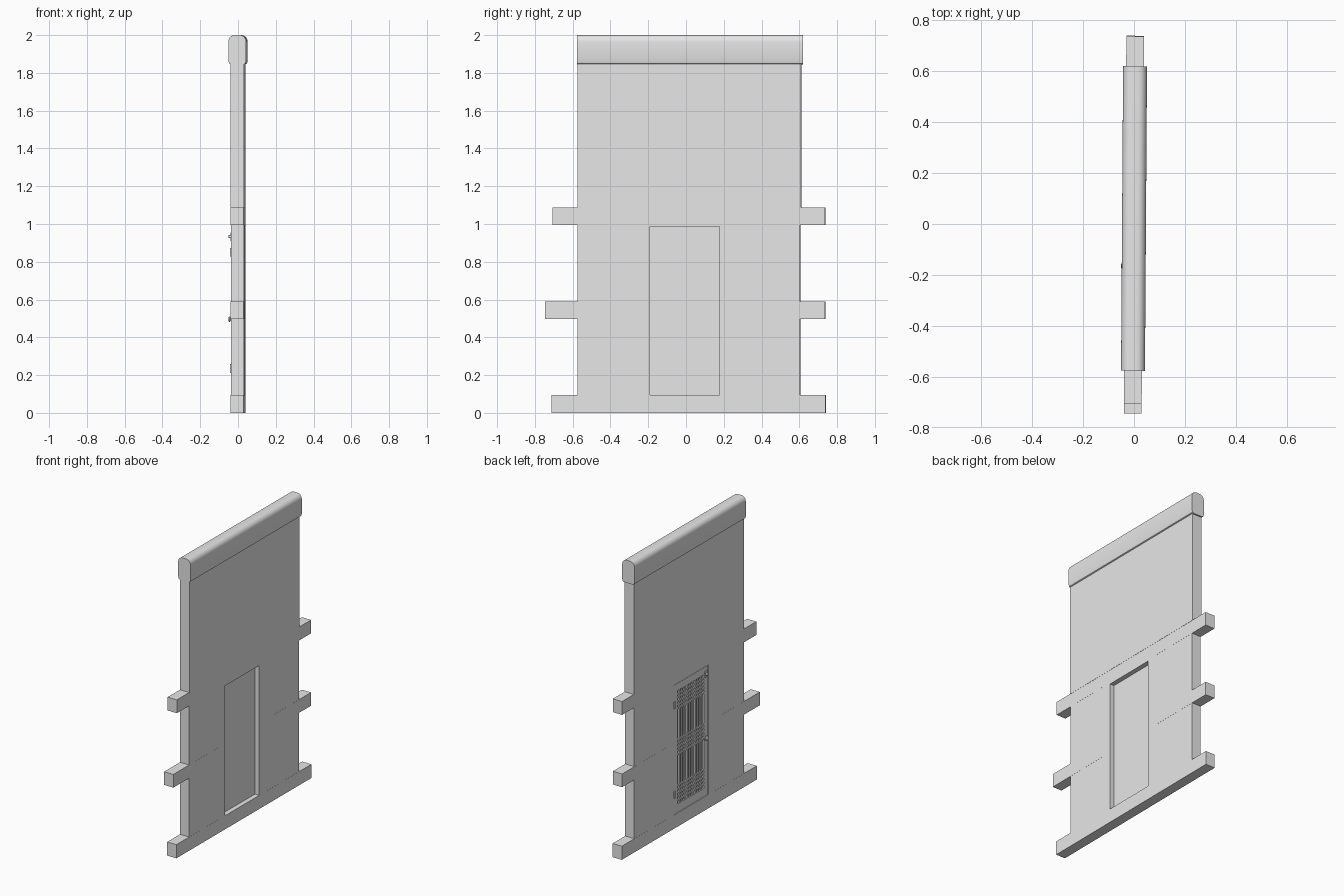
import bpy, bmesh, math
from mathutils import Matrix, Vector

cube = bpy.data.objects.get("Cube")
if cube:
    bpy.data.objects.remove(cube, do_unlink=True)

grey = bpy.data.materials.new("plain grey")
grey.use_nodes = True
grey.diffuse_color = (0.8, 0.8, 0.8, 1)
grey.node_tree.nodes["Principled BSDF"].inputs["Base Color"].default_value = (0.8, 0.8, 0.8, 1)

TWIST = -0.0068   # the wall stands very slightly turned
T = 0.035         # half thickness of the timbers


def finish(name, bm, smooth=False):
    bmesh.ops.recalc_face_normals(bm, faces=bm.faces)
    mesh = bpy.data.meshes.new(name)
    bm.to_mesh(mesh)
    bm.free()
    mesh.materials.append(grey)
    obj = bpy.data.objects.new(name, mesh)
    obj.rotation_euler.z = TWIST
    bpy.context.collection.objects.link(obj)
    if smooth:
        bpy.ops.object.select_all(action='DESELECT')
        obj.select_set(True)
        bpy.context.view_layer.objects.active = obj
        bpy.ops.object.shade_smooth_by_angle(angle=math.radians(35))
    return obj


def add_box(bm, x, y, z):
    size = Matrix.Diagonal((x[1] - x[0], y[1] - y[0], z[1] - z[0], 1))
    mid = Vector((sum(x), sum(y), sum(z))) / 2
    bmesh.ops.create_cube(bm, size=1, matrix=Matrix.Translation(mid) @ size)


def box(name, x, y, z):
    bm = bmesh.new()
    add_box(bm, x, y, z)
    return finish(name, bm)


def add_rod(bm, centre, radius, length, axis):
    turn = Matrix.Rotation(math.pi / 2, 4, 'Y') if axis == 'X' else Matrix()
    bmesh.ops.create_cone(bm, cap_ends=True, segments=16, radius1=radius, radius2=radius,
                          depth=length, matrix=Matrix.Translation(centre) @ turn)


# Wall panels, a hair thinner than the timbers
panel = (-T + 0.0006, T - 0.0006)
box("lower_wall_front", panel, (-0.575, -0.255), (0.05, 1.04))
box("lower_wall_back", panel, (0.255, 0.605), (0.05, 1.04))
box("upper_wall", (-0.0362, 0.0362), (-0.575, 0.61), (1.085, 1.87))

# Horizontal beams with protruding ends
beam = (-T, T)
box("bottom_beam", beam, (-0.712, 0.74), (0, 0.094))
box("top_beam", beam, (-0.707, 0.737), (0.995, 1.087))
box("middle_beam_front", beam, (-0.745, -0.26), (0.498, 0.589))
box("middle_beam_back", beam, (0.26, 0.737), (0.498, 0.589))

# Door posts and lintel
box("door_post_front", beam, (-0.26, -0.19), (0.09, 1.0))
box("door_post_back", beam, (0.178, 0.26), (0.09, 1.0))
box("door_lintel", beam, (-0.2, 0.19), (0.986, 1.0))

# Rounded coping along the wall top
bm = bmesh.new()
half = [(0.034, 1.845), (0.043, 1.85), (0.047, 1.863), (0.047, 1.965)]
for i in range(1, 7):
    a = i * math.pi / 12
    half.append((0.015 + 0.032 * math.cos(a), 1.965 + 0.035 * math.sin(a)))
outline = half + [(-x, z) for x, z in reversed(half)]
end = bm.faces.new([bm.verts.new((x, -0.577, z)) for x, z in outline])
res = bmesh.ops.extrude_face_region(bm, geom=[end], use_keep_orig=True)
bmesh.ops.translate(bm, vec=(0, 1.197, 0),
                    verts=[v for v in res["geom"] if isinstance(v, bmesh.types.BMVert)])
finish("wall_coping", bm, smooth=True)

# Door leaf: plain on one side, framed on the other
Y0, Y1, Z0, Z1 = -0.186, 0.175, 0.094, 0.983
box("door_leaf", (-0.022, 0.003), (Y0 - 0.004, Y1 + 0.003), (Z0, Z1 + 0.003))
rim = (-0.033, -0.021)
bm = bmesh.new()
for y in ((Y0, Y0 + 0.038), (Y1 - 0.038, Y1)):
    add_box(bm, rim, y, (Z0 + 0.003, Z1))
for z in ((Z0 + 0.003, Z0 + 0.06), (Z1 - 0.05, Z1)):
    add_box(bm, rim, (Y0 + 0.038, Y1 - 0.038), z)
finish("door_frame", bm)

# Lattice: upright bars crossed by three groups of rails
bm = bmesh.new()
ya, yb = Y0 + 0.038, Y1 - 0.038
za, zb = Z0 + 0.06, Z1 - 0.05
bars = 9
for i in range(1, bars + 1):
    y = ya + (yb - ya) * i / (bars + 1)
    add_box(bm, (-0.031, -0.021), (y - 0.006, y + 0.006), (za, zb))
for middle in (za + 0.075, (za + zb) / 2, zb - 0.075):
    for i in range(-2, 3):
        z = middle + i * 0.025
        add_box(bm, (-0.032, -0.021), (ya, yb), (z - 0.005, z + 0.005))
finish("door_lattice", bm)

# Hinges
bm = bmesh.new()
for z in (0.235, 0.85):
    add_rod(bm, (-0.038, Y1 + 0.002, z), 0.006, 0.045, 'Z')
finish("door_hinges", bm, smooth=True)

# Knob with rose plate, and latch above it
bm = bmesh.new()
add_rod(bm, (-0.034, -0.165, 0.495), 0.018, 0.006, 'X')
add_rod(bm, (-0.039, -0.165, 0.495), 0.006, 0.012, 'X')
bmesh.ops.create_uvsphere(bm, u_segments=16, v_segments=10, radius=1,
                          matrix=Matrix.Translation((-0.044, -0.165, 0.495))
                          @ Matrix.Diagonal((0.006, 0.015, 0.015, 1)))
finish("door_knob", bm, smooth=True)
bm = bmesh.new()
add_box(bm, (-0.038, -0.032), (-0.18, -0.152), (0.91, 0.955))
add_rod(bm, (-0.042, -0.166, 0.933), 0.008, 0.012, 'X')
finish("door_latch", bm)
